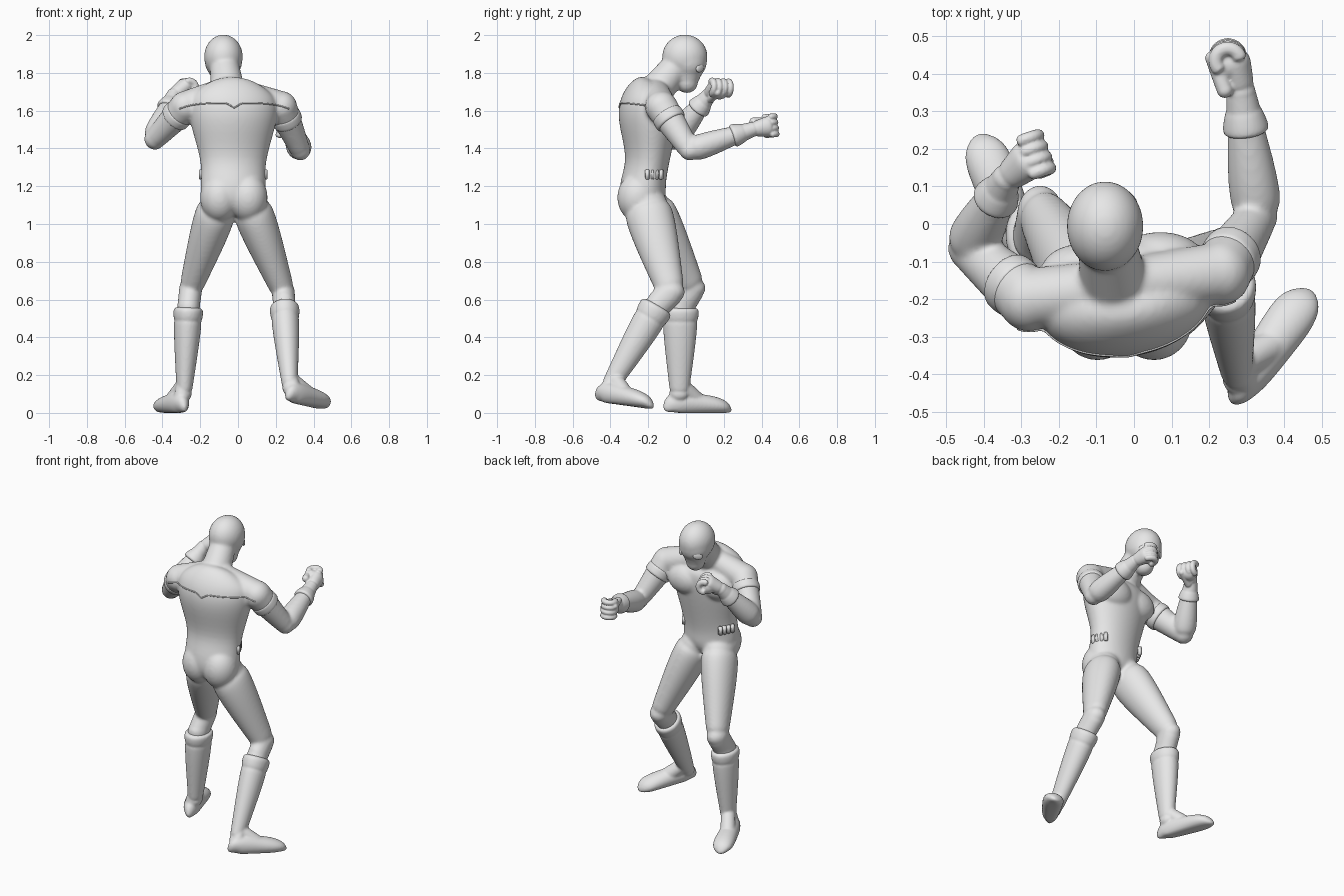
import bpy, bmesh, math
from mathutils import Vector, Matrix

cube = bpy.data.objects.get("Cube")
if cube:
    bpy.data.objects.remove(cube)

GREY = (0.8, 0.8, 0.8, 1)
material = bpy.data.materials.new("plain grey")
material.use_nodes = True
material.diffuse_color = GREY
material.node_tree.nodes["Principled BSDF"].inputs["Base Color"].default_value = GREY
ACROSS = Vector((1, 0, 0))


def loft(bm, rings, hint=ACROSS, flat=1.0, sides=20):
    """Closed tube through rings of (centre, half width, half depth)."""
    last = len(rings) - 1
    loops = []
    for i, (centre, width, depth) in enumerate(rings):
        along = (rings[min(i + 1, last)][0] - rings[max(i - 1, 0)][0]).normalized()
        side = (hint - along * hint.dot(along)).normalized()
        up = side.cross(along)
        loop = []
        for k in range(sides):
            angle = math.tau * k / sides
            rise = max(math.sin(angle), -flat)
            loop.append(bm.verts.new(centre + side * width * math.cos(angle) + up * depth * rise))
        loops.append(loop)
    for lower, upper in zip(loops, loops[1:]):
        for k in range(sides):
            n = (k + 1) % sides
            bm.faces.new((lower[k], lower[n], upper[n], upper[k]))
    bm.faces.new(loops[0][::-1])
    bm.faces.new(loops[-1])


def ball(bm, centre, size, turn=Matrix()):
    matrix = Matrix.Translation(centre) @ turn @ Matrix.Diagonal((*size, 1))
    bmesh.ops.create_uvsphere(bm, u_segments=24, v_segments=16, radius=1, matrix=matrix)


def finish(name, bm, voxel=0, soften=3):
    """Make the object; a voxel size fuses its overlapping pieces into one smooth skin."""
    bmesh.ops.recalc_face_normals(bm, faces=bm.faces)
    for face in bm.faces:
        face.smooth = True
    mesh = bpy.data.meshes.new(name)
    bm.to_mesh(mesh)
    bm.free()
    mesh.materials.append(material)
    ob = bpy.data.objects.new(name, mesh)
    bpy.context.collection.objects.link(ob)
    if voxel:
        rounding = ob.modifiers.new("rounding", 'SUBSURF')
        rounding.levels = rounding.render_levels = 2
        fuse = ob.modifiers.new("fuse", 'REMESH')
        fuse.mode = 'VOXEL'
        fuse.voxel_size = voxel
        fuse.use_smooth_shade = True
        smooth = ob.modifiers.new("soften", 'SMOOTH')
        smooth.factor, smooth.iterations = 0.5, soften
    return ob


class Limb:
    """Straight limb section between two joints, with a muscle bulge near its start."""

    def __init__(self, start, end, radius_start, radius_end, bulge=0.0, stretch=1.0):
        self.start, self.end = Vector(start), Vector(end)
        self.radii = radius_start, radius_end
        self.bulge, self.stretch = bulge, stretch

    def ring(self, t, grow=0.0):
        first, second = self.radii
        radius = first + (second - first) * t + self.bulge * math.sin(math.pi * math.sqrt(t)) + grow
        return self.start.lerp(self.end, t), radius, radius * self.stretch

    def build(self, bm, begin=0.0, grow=0.0):
        loft(bm, [self.ring(begin + (1 - begin) * i / 10, grow) for i in range(11)])
        for t in (begin, 1):
            centre, width, depth = self.ring(t, grow)
            ball(bm, centre, (width, depth, width))

    def rim(self, bm, t, length, flare):
        """Raised band that swells towards its upper edge."""
        loft(bm, [self.ring(t + length * u, flare * g)
                  for u, g in ((0, 0), (.1, 1), (.3, 1), (.6, .7), (1, 0))])


# Joints and limbs
elbow_right, elbow_left = (.33, .02, 1.39), (-.44, -.065, 1.45)
knee_front, knee_back = (-.25, .03, .66), (.24, -.08, .64)
calf_front, calf_back = (-.262, -.03, .56), (.245, -.15, .57)
upper_arms = {
    "right": Limb((.23, -.13, 1.62), elbow_right, .084, .054, 0, 1.05),
    "left": Limb((-.28, -.2, 1.62), elbow_left, .084, .057, 0, 1.05),
}
forearms = {
    "right": Limb(elbow_right, (.285, .35, 1.5), .054, .037, .018),
    "left": Limb(elbow_left, (-.34, .12, 1.68), .057, .037, .018),
}
legs = (Limb((-.105, -.2, 1.1), knee_front, .095, .062, .018, 1.2),
        Limb((.065, -.21, 1.1), knee_back, .095, .062, .018, 1.2),
        Limb(knee_front, calf_front, .062, .06, 0, 1.2),
        Limb(knee_back, calf_back, .062, .06, 0, 1.2))
shins = {
    "front": Limb(calf_front, (-.285, -.035, .1), .062, .036, .013, 1.25),
    "back": Limb(calf_back, (.275, -.41, .13), .062, .036, .013, 1.15),
}

# Body: torso, neck, head, arms and legs fused into one skin
bm = bmesh.new()
trunk = ((1.04, -.22, .06, .06), (1.12, -.23, .18, .13), (1.22, -.23, .175, .12), (1.33, -.2, .17, .11),
         (1.5, -.2, .225, .15), (1.63, -.2, .25, .165), (1.7, -.215, .21, .11), (1.76, -.17, .1, .08))
loft(bm, [(Vector((-.025, y, z)), width, depth) for z, y, width, depth in trunk], Vector((1, .15, 0)))
for side in (-1, 1):
    ball(bm, (side * .075 - .022, -.255, 1.14), (.105, .11, .13))
    ball(bm, (side * .1 - .03, side * .015 - .11, 1.56), (.12, .075, .095))
for arm in upper_arms.values():
    Limb((-.05, -.17, 1.71), arm.start, .075, .084).build(bm)
Limb((-.05, -.18, 1.68), (-.075, -.03, 1.86), .095, .076).build(bm)
ball(bm, (-.077, -.006, 1.885), (.104, .122, .118))
Limb((-.077, .01, 1.86), (-.073, .005, 1.75), .1, .058, 0, 1.02).build(bm)
for limb in (*upper_arms.values(), *forearms.values(), *legs, *shins.values()):
    limb.build(bm)
body = finish("body_suit", bm, .009, 10)


# Boots: shaft with a rolled top, and a flat-soled foot
def boot(name, shin, heel, toe):
    bm = bmesh.new()
    shin.build(bm, .12, .004)
    shin.rim(bm, 0, .2, .011)
    heel, toe = Vector(heel), Vector(toe)
    rings = []
    for i in range(13):
        t = i / 12
        taper = math.sqrt(1.05 - (2 * t - 1) ** 4)
        height = (.068 - .028 * t) * taper
        spot = heel.lerp(toe, t) + Vector((0, 0, height * .85))
        rings.append((spot, (.046 + .024 * t) * taper, height))
    loft(bm, rings, flat=.85)
    # instep and heel
    Limb(shin.ring(.88)[0], heel.lerp(toe, .5) + Vector((0, 0, .06)), .042, .046).build(bm)
    Limb(shin.ring(.85)[0], heel.lerp(toe, .17) + Vector((0, 0, .06)), .042, .042).build(bm)
    finish(name, bm, .007, 4)


boot("boot_front", shins["front"], (-.28, -.115, 0), (-.415, .24, 0))
boot("boot_back", shins["back"], (.26, -.475, .06), (.47, -.175, .02))


# Gloves: flared cuff and a clenched fist
def glove(name, forearm, centre, forward, knuckles, thumb_side):
    bm = bmesh.new()
    forearm.build(bm, .8, .003)
    forearm.rim(bm, .67, .25, .012)
    centre, forward = Vector(centre), Vector(forward).normalized()
    knuckles = Vector(knuckles)
    knuckles = (knuckles - forward * knuckles.dot(forward)).normalized()
    curl = knuckles.cross(forward)

    def place(ahead, across, inward):
        return centre + forward * ahead + knuckles * across + curl * inward

    palm_end = place(.05, 0, 0)
    loft(bm, [(forearm.end.lerp(palm_end, t), .038 + .022 * t, .038 + .008 * t)
              for t in (0, .3, .6, 1)], knuckles)
    ball(bm, place(.015, 0, .015), (.05, .05, .05))
    # each finger curls along an arc
    for finger in range(4):
        across = (finger - 1.5) * .031
        arc = [math.radians(30 * step) for step in range(-3, 6)]
        loft(bm, [(place(.03 + .034 * math.cos(a), across, .012 + .034 * math.sin(a)), .018, .021)
                  for a in arc], knuckles, sides=10)
    thumb_root, thumb_tip = place(-.05, .03 * thumb_side, .02), place(.035, .025 * thumb_side, .055)
    Limb(thumb_root, thumb_tip, .022, .018).build(bm)
    finish(name, bm, .005, 2)


glove("glove_right", forearms["right"], (.262, .41, 1.517), (0, 1, .1), (0, 0, 1), 1)
glove("glove_left", forearms["left"], (-.3, .17, 1.71), (.6, .25, .6), (-.3, 1, 0), -1)

# Sleeve bands round the upper arms
for side, arm in upper_arms.items():
    bm = bmesh.new()
    arm.rim(bm, .38, -.25, .007)
    finish("sleeve_band_" + side, bm, .005, 2)

# Pouches at both sides of the waist
for side, name in ((1, "pouches_right"), (-1, "pouches_left")):
    bm = bmesh.new()
    for i in range(4):
        spot = (side * (.168 - .012 * i) - .025, .024 * i - .205, 1.262)
        matrix = (Matrix.Translation(spot) @ Matrix.Rotation(side * .35, 4, 'Z')
                  @ Matrix.Diagonal((.024, .021, .055, 1)))
        bmesh.ops.create_cube(bm, size=1, matrix=matrix)
    bmesh.ops.bevel(bm, geom=bm.edges[:], offset=.004, segments=2, affect='EDGES')
    finish(name, bm)

# Raised eye lenses on the mask
bm = bmesh.new()
for side in (-1, 1):
    turn = Matrix.Rotation(-side * .75, 4, 'Z') @ Matrix.Rotation(side * .3, 4, 'Y')
    ball(bm, (side * .062 - .076, .074, 1.825), (.03, .01, .022), turn)
finish("eye_lenses", bm)

# Raised seam across the upper back, laid on the skin
bpy.context.view_layer.update()
skin = body.evaluated_get(bpy.context.evaluated_depsgraph_get())
seam_points = []
for i in range(49):
    u = i / 24 - 1
    height = 1.64 - .03 * u ** 4 - .025 * max(0, 1 - abs(u) * 7)
    hit, spot, normal, index = skin.ray_cast(Vector((.29 * u - .02, -1, height)), Vector((0, 1, 0)))
    if hit:
        seam_points.append(spot)
seam = bpy.data.curves.new("back_seam", 'CURVE')
seam.dimensions = '3D'
seam.bevel_depth = .004
seam.materials.append(material)
line = seam.splines.new('POLY')
line.points.add(len(seam_points) - 1)
for point, spot in zip(line.points, seam_points):
    point.co = (*spot, 1)
bpy.context.collection.objects.link(bpy.data.objects.new("back_seam", seam))
